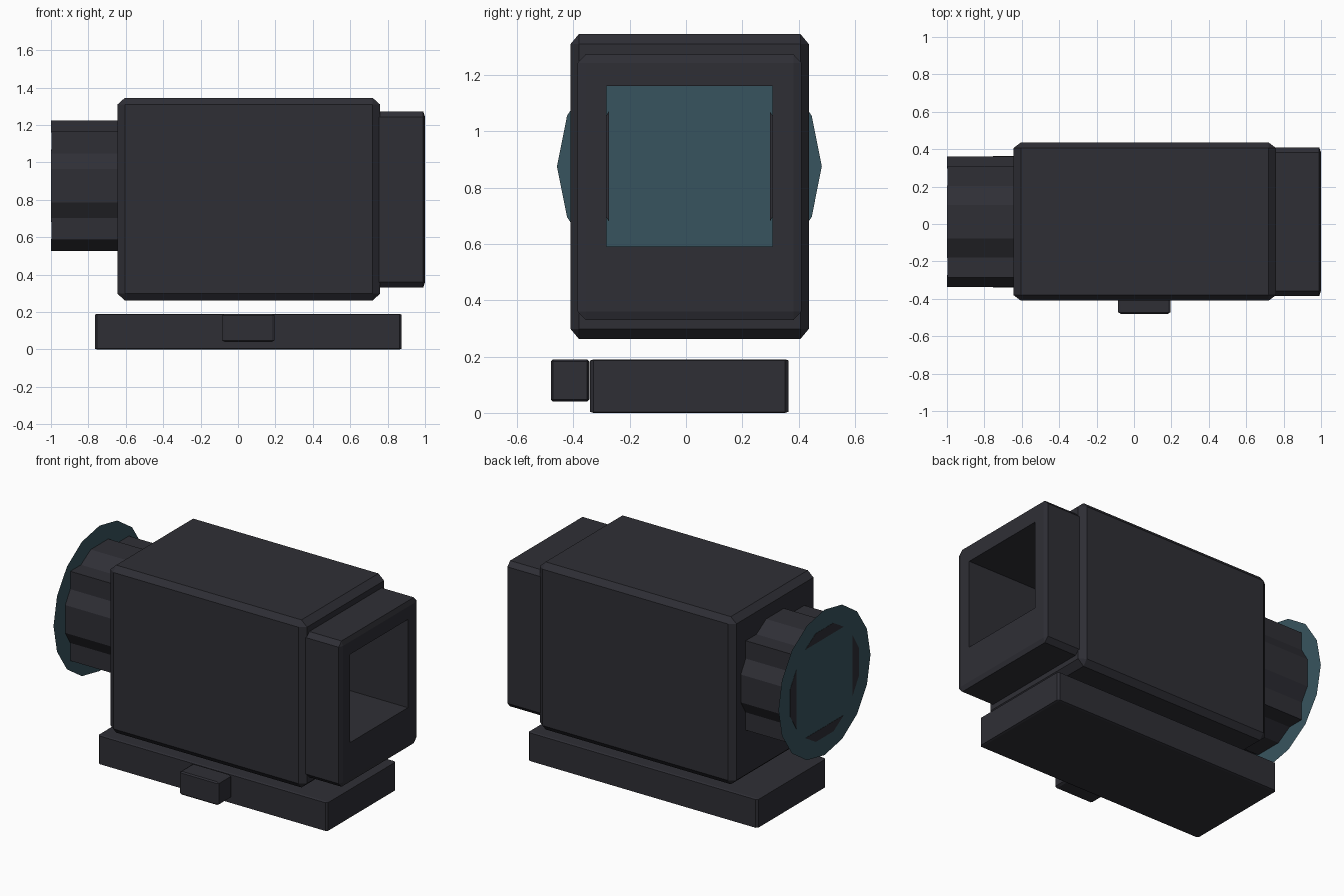
import bpy, bmesh
from math import cos, sin, pi
from mathutils import Vector

default = bpy.data.objects.get("Cube")
if default:
    bpy.data.objects.remove(default, do_unlink=True)


def material(name, color):
    mat = bpy.data.materials.new(name)
    mat.use_nodes = True
    mat.diffuse_color = color
    mat.node_tree.nodes["Principled BSDF"].inputs["Base Color"].default_value = color
    return mat


dark = material("dark_grey", (0.028, 0.028, 0.036, 1))
teal = material("teal_glass", (0.039, 0.088, 0.112, 1))

AXIS_Y, AXIS_Z = 0.012, 0.875   # optical axis, running along x


def finish(name, bm, mat):
    bmesh.ops.recalc_face_normals(bm, faces=bm.faces[:])
    mesh = bpy.data.meshes.new(name)
    bm.to_mesh(mesh)
    bm.free()
    mesh.materials.append(mat)
    obj = bpy.data.objects.new(name, mesh)
    bpy.context.collection.objects.link(obj)
    return obj


def box(name, low, high, chamfer=None):
    """Box between two corners; chamfer gives the cut size along each axis."""
    low, high = Vector(low), Vector(high)
    size, mid = high - low, (low + high) / 2
    bm = bmesh.new()
    bmesh.ops.create_cube(bm, size=1)
    cut = Vector(chamfer) if chamfer else Vector((1, 1, 1))
    # Bevel in a space where the chamfer is one unit, then scale back
    for v in bm.verts:
        v.co = Vector(c * s / k for c, s, k in zip(v.co, size, cut))
    if chamfer:
        bmesh.ops.bevel(bm, geom=bm.edges[:], offset=1, segments=1,
                        affect='EDGES', profile=0.5)
    for v in bm.verts:
        v.co = Vector(c * k for c, k in zip(v.co, cut)) + mid
    return finish(name, bm, dark)


# Main housing, front hood and the square rear sleeve
housing = box("housing", (-0.645, -0.41, 0.262), (0.76, 0.436, 1.345), (0.04, 0.03, 0.036))
hood = box("front_hood", (0.72, -0.385, 0.33), (1.0, 0.41, 1.272), (0.01, 0.028, 0.03))
sleeve = box("rear_sleeve", (-0.998, AXIS_Y - 0.299, AXIS_Z - 0.289),
             (-0.62, AXIS_Y + 0.299, AXIS_Z + 0.289))

# Square tunnel running right through all three
tunnel = box("tunnel_cutter", (-1.2, AXIS_Y - 0.295, AXIS_Z - 0.285),
             (1.2, AXIS_Y + 0.295, AXIS_Z + 0.285))
tunnel.hide_render = True
tunnel.hide_viewport = True
tunnel.display_type = 'WIRE'
for part in (housing, hood, sleeve):
    mod = part.modifiers.new("tunnel", 'BOOLEAN')
    mod.operation = 'DIFFERENCE'
    mod.solver = 'EXACT'
    mod.object = tunnel

# Four tapered ribs around the sleeve
RIB = [(0.286, -0.195), (0.35, -0.09), (0.35, 0.09), (0.286, 0.195)]
for i, side in enumerate(("left", "top", "right", "bottom")):
    c, s = cos(i * pi / 2), sin(i * pi / 2)
    bm = bmesh.new()
    ring = [bm.verts.new((-1.0, AXIS_Y + c * r - s * t, AXIS_Z + s * r + c * t))
            for r, t in RIB]
    cap = bm.faces.new(ring)
    ext = bmesh.ops.extrude_face_region(bm, geom=[cap], use_keep_orig=True)
    moved = [e for e in ext["geom"] if isinstance(e, bmesh.types.BMVert)]
    bmesh.ops.translate(bm, verts=moved, vec=(0.37, 0, 0))
    finish("sleeve_rib_" + side, bm, dark)

# Thin rear lens disc
bm = bmesh.new()
bm.faces.new([bm.verts.new((-0.9985, AXIS_Y + 0.47 * cos(i * pi / 8),
                            AXIS_Z + 0.47 * sin(i * pi / 8))) for i in reversed(range(16))])
finish("rear_lens", bm, teal)

# Mounting base with its side clamp
box("mount_base", (-0.765, -0.34, 0), (0.875, 0.364, 0.19), (0.012, 0.012, 0.004))
box("clamp_knob", (-0.085, -0.48, 0.04), (0.195, -0.343, 0.19), (0.014, 0.008, 0.008))
